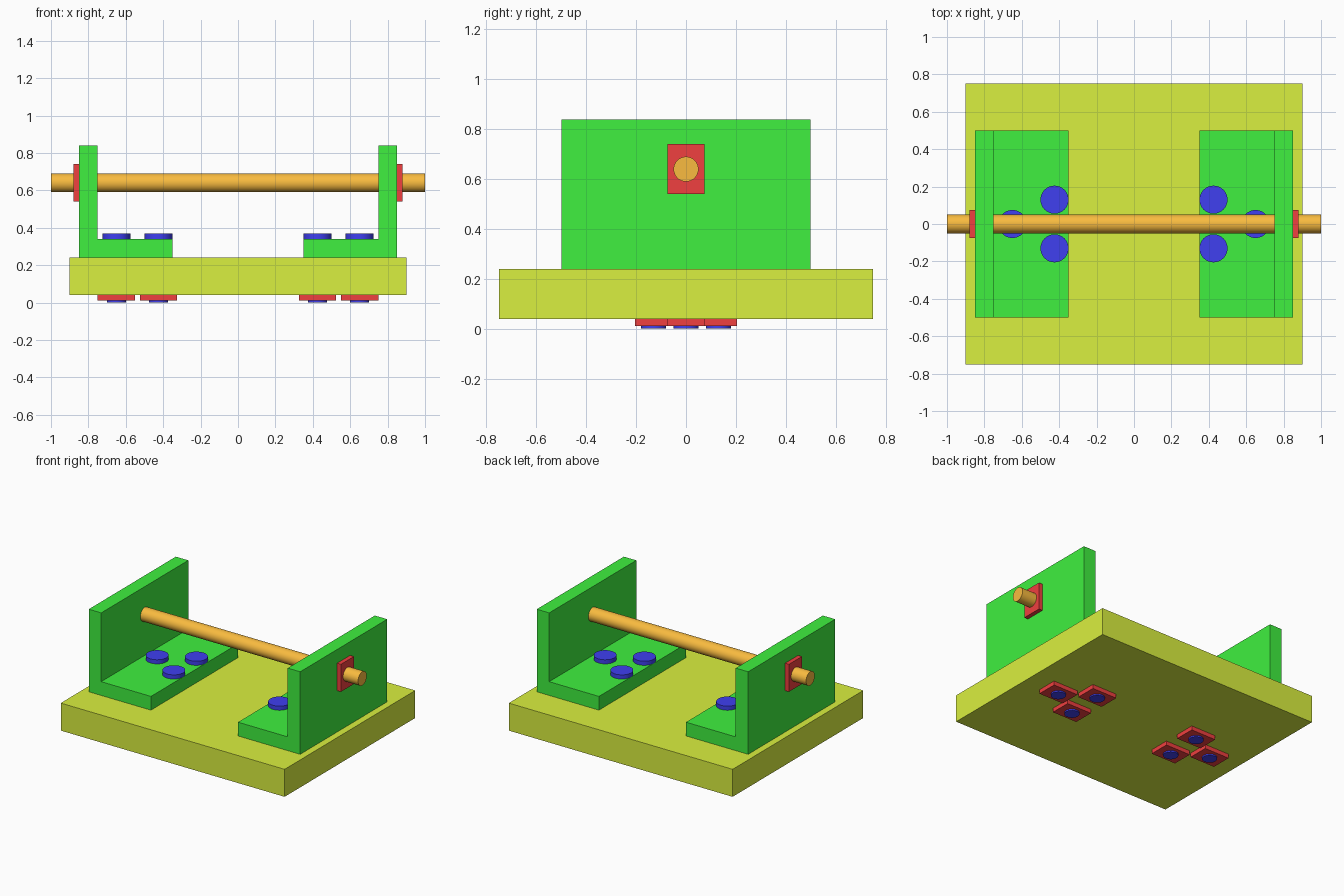
import bpy, bmesh, math
from mathutils import Matrix

if "Cube" in bpy.data.objects:
    bpy.data.objects.remove(bpy.data.objects["Cube"])


def material(name, rgb):
    m = bpy.data.materials.new(name)
    m.diffuse_color = (*rgb, 1)
    m.use_nodes = True
    m.node_tree.nodes["Principled BSDF"].inputs["Base Color"].default_value = m.diffuse_color
    return m


LIME = material("lime", (0.70, 0.87, 0.05))
GREEN = material("green", (0.05, 0.87, 0.05))
RED = material("red", (0.87, 0.05, 0.05))
BLUE = material("blue", (0.05, 0.05, 0.87))
ORANGE = material("orange", (0.95, 0.50, 0.05))


def finish(name, bm, mat):
    bmesh.ops.recalc_face_normals(bm, faces=bm.faces)
    me = bpy.data.meshes.new(name)
    bm.to_mesh(me)
    bm.free()
    me.materials.append(mat)
    ob = bpy.data.objects.new(name, me)
    bpy.context.collection.objects.link(ob)
    return ob


def box(name, center, size, mat):
    bm = bmesh.new()
    bmesh.ops.create_cube(bm, size=1, matrix=Matrix.Translation(center) @ Matrix.Diagonal((*size, 1)))
    return finish(name, bm, mat)


def revolve(name, profile, mat, matrix):
    # closed-ended solid from (radius, height) points, turned about its local z
    bm = bmesh.new()
    n = 48
    rings = [[bm.verts.new((r * math.cos(2 * math.pi * i / n), r * math.sin(2 * math.pi * i / n), h))
              for i in range(n)] for r, h in profile]
    for a, b in zip(rings, rings[1:]):
        for i in range(n):
            j = (i + 1) % n
            bm.faces.new((a[i], a[j], b[j], b[i]))
    bm.faces.new(rings[0])
    bm.faces.new(rings[-1])
    bm.transform(matrix)
    ob = finish(name, bm, mat)
    bpy.ops.object.select_all(action='DESELECT')
    ob.select_set(True)
    bpy.context.view_layer.objects.active = ob
    bpy.ops.object.shade_smooth_by_angle(angle=math.radians(30))
    return ob


# Base plate
box("base_plate", (0, 0, 0.14), (1.8, 1.5, 0.2), LIME)

# Rod through both brackets
revolve("rod", [(0.05, -1), (0.05, 1)], ORANGE,
        Matrix.Translation((0, 0, 0.64)) @ Matrix.Rotation(math.pi / 2, 4, 'Y'))

for side, s in (("left", -1), ("right", 1)):
    # L-shaped bracket: profile in xz, extruded along y
    bm = bmesh.new()
    profile = [(0.35, 0.24), (0.85, 0.24), (0.85, 0.84), (0.75, 0.84), (0.75, 0.34), (0.35, 0.34)]
    face = bm.faces.new([bm.verts.new((s * x, -0.5, z)) for x, z in profile])
    ext = bmesh.ops.extrude_face_region(bm, geom=[face])
    bmesh.ops.translate(bm, vec=(0, 1, 0),
                        verts=[v for v in ext["geom"] if isinstance(v, bmesh.types.BMVert)])
    finish(f"{side}_bracket", bm, GREEN)

    # Nut holding the rod on the outer wall
    box(f"{side}_rod_nut", (s * 0.865, 0, 0.64), (0.03, 0.15, 0.2), RED)

    # Three bolts in a triangle, each with a nut below the base
    for k in range(3):
        a = k * 2 * math.pi / 3
        x, y = s * (0.5 + 0.15 * math.cos(a)), 0.15 * math.sin(a)
        revolve(f"{side}_bolt_{k + 1}", [(0.05, 0), (0.05, 0.34), (0.075, 0.34), (0.075, 0.37)],
                BLUE, Matrix.Translation((x, y, 0)))
        box(f"{side}_bolt_nut_{k + 1}", (x, y, 0.025), (0.2, 0.15, 0.03), RED)
